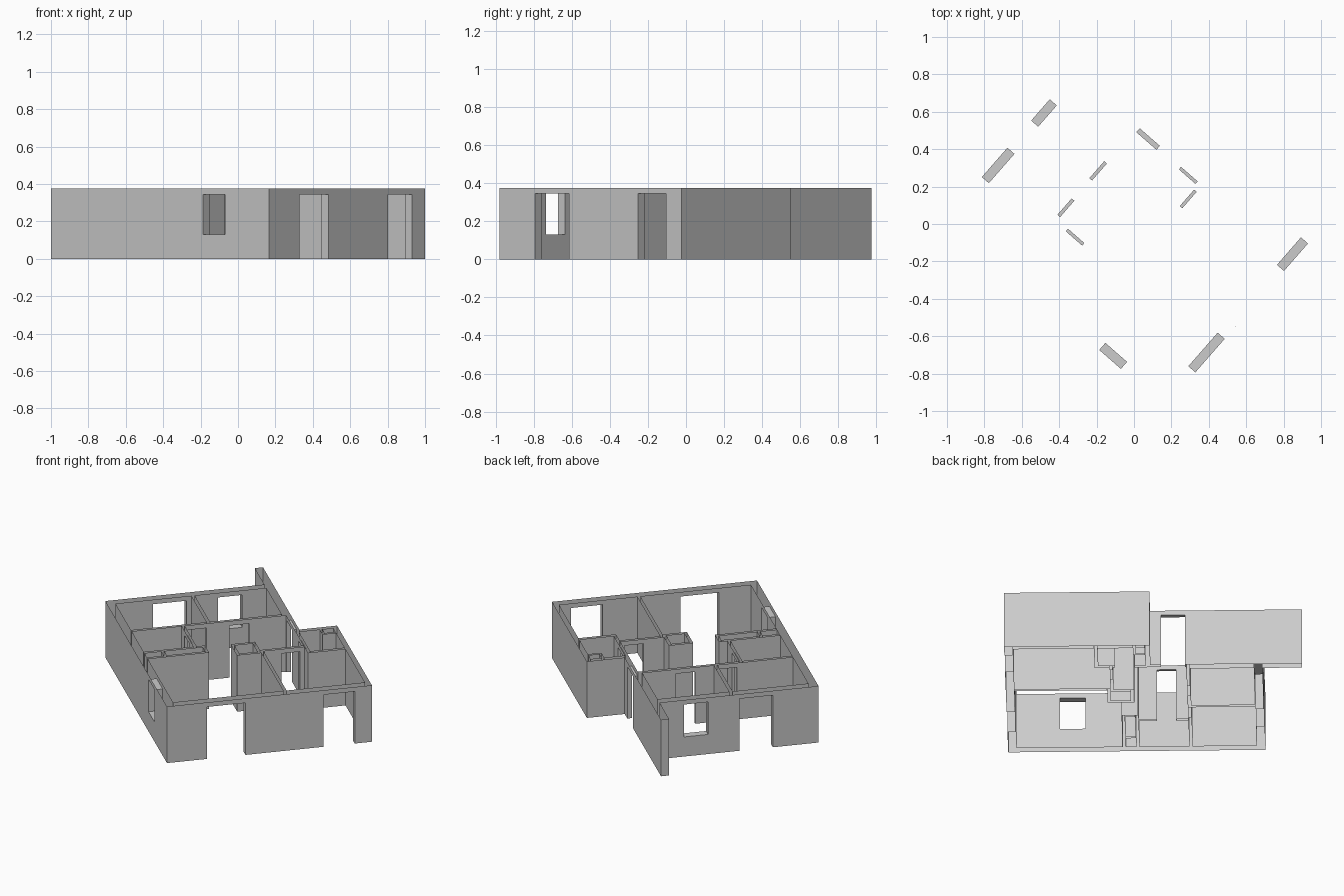
import bpy, bmesh, math
from mathutils import Vector

if "Cube" in bpy.data.objects:
    bpy.data.objects.remove(bpy.data.objects["Cube"], do_unlink=True)

HEIGHT = 0.375
HEAD, SILL = 0.345, 0.13
TURN = math.radians(48.85)
CORNER = Vector((0.165, -0.98, 0))
U = Vector((math.cos(TURN), math.sin(TURN), 0))
V = Vector((-U.y, U.x, 0))

# Plan rectangles (u0, u1, v0, v1) measured from the front corner
outer_walls = [
    (0, 1.269, 0, 0.05),            # front
    (0, 0.05, 0, 1.547),            # left
    (0, 1.035, 1.497, 1.547),       # back
    (0.985, 1.035, 1.09, 1.787),    # right, with projecting fin
    (1.007, 1.035, 0.85, 1.11),     # entrance
    (1.007, 1.269, 0.846, 0.874),   # bathroom end
    (1.239, 1.269, 0, 0.874),       # bathroom side
]
partitions = [
    (0.05, 1.007, 1.091, 1.11),     # rear bedrooms
    (0.52, 0.54, 1.11, 1.497),
    (0.36, 0.378, 0.775, 1.091),    # small bathroom
    (0.05, 0.43, 0.69, 0.708),
    (0.05, 0.43, 0.772, 0.79),
    (0.412, 0.43, 0.69, 0.79),
    (0.155, 0.173, 0.69, 0.79),
    (0.735, 0.753, 0.05, 0.648),    # front rooms
    (0.735, 1.025, 0.63, 0.648),
    (1.007, 1.025, 0.54, 0.85),
    (1.007, 1.239, 0.54, 0.56),
    (0.585, 0.603, 0.61, 0.77),     # central shaft
    (0.717, 0.735, 0.61, 0.77),
    (0.585, 0.735, 0.61, 0.628),
    (0.585, 0.735, 0.752, 0.77),
    (1.155, 1.17, 0.78, 0.846),     # corner shaft
    (1.155, 1.239, 0.775, 0.79),
]

# Openings: plan rectangle and bottom height
openings = [
    (0.248, 0.486, 0, 0.05, 0),
    (0.968, 1.163, 0, 0.05, 0),
    (0, 0.05, 0.312, 0.466, SILL),
    (0.283, 0.491, 1.497, 1.547, 0),
    (0.684, 0.835, 1.497, 1.547, SILL),
    (1.007, 1.035, 0.94, 1.083, 0),
    (1.007, 1.025, 0.663, 0.781, 0),
    (0.863, 0.979, 0.63, 0.648, 0),
    (0.657, 0.778, 1.091, 1.11, 0),
    (0.397, 0.513, 1.091, 1.11, 0),
    (0.36, 0.378, 0.902, 1.018, 0),
]

# Grid lines through every wall and opening edge
rects = outer_walls + partitions + openings
us = sorted({c for r in rects for c in r[:2]})
vs = sorted({c for r in rects for c in r[2:4]})
zs = [0, SILL, HEAD, HEIGHT]


def inside(r, u, v):
    return r[0] < u < r[1] and r[2] < v < r[3]


def cell(i, j, k):
    """Kind of space in a grid cell: wall group, opening or empty."""
    if not (0 <= i < len(us) - 1 and 0 <= j < len(vs) - 1):
        return None
    u, v = (us[i] + us[i + 1]) / 2, (vs[j] + vs[j + 1]) / 2
    z = (zs[k] + zs[k + 1]) / 2
    if any(inside(o, u, v) and o[4] < z < HEAD for o in openings):
        return None
    if any(inside(r, u, v) for r in outer_walls):
        return "outer_walls"
    if any(inside(r, u, v) for r in partitions):
        return "partition_walls"
    return None


solid = {}
for i in range(len(us) - 1):
    for j in range(len(vs) - 1):
        for k in range(len(zs) - 1):
            kind = cell(i, j, k)
            if kind:
                solid[i, j, k] = kind


def wall_object(name, mat):
    """Skin one wall group, leaving the wall tops and bottoms open."""
    bm = bmesh.new()
    for (i, j, k), kind in solid.items():
        if kind != name:
            continue
        for axis in range(3):
            for side in (0, 1):
                step = [i, j, k]
                step[axis] += 2 * side - 1
                if tuple(step) in solid or not 0 <= step[2] < len(zs) - 1:
                    continue
                a, b = (axis + 1) % 3, (axis + 2) % 3
                quad = []
                for da, db in ((0, 0), (1, 0), (1, 1), (0, 1)):
                    p = [i, j, k]
                    p[axis] += side
                    p[a] += da
                    p[b] += db
                    quad.append(bm.verts.new(
                        CORNER + U * us[p[0]] + V * vs[p[1]] + Vector((0, 0, zs[p[2]]))))
                bm.faces.new(quad if side else quad[::-1])
    bmesh.ops.remove_doubles(bm, verts=bm.verts, dist=0.0005)
    bmesh.ops.dissolve_limit(bm, angle_limit=0.01, verts=bm.verts, edges=bm.edges)
    mesh = bpy.data.meshes.new(name)
    bm.to_mesh(mesh)
    bm.free()
    mesh.materials.append(mat)
    obj = bpy.data.objects.new(name, mesh)
    bpy.context.collection.objects.link(obj)


# Plain wall grey
grey = bpy.data.materials.new("wall_grey")
grey.use_nodes = True
grey.diffuse_color = (0.6, 0.6, 0.6, 1)
grey.node_tree.nodes["Principled BSDF"].inputs["Base Color"].default_value = (0.6, 0.6, 0.6, 1)

for group in ("outer_walls", "partition_walls"):
    wall_object(group, grey)
